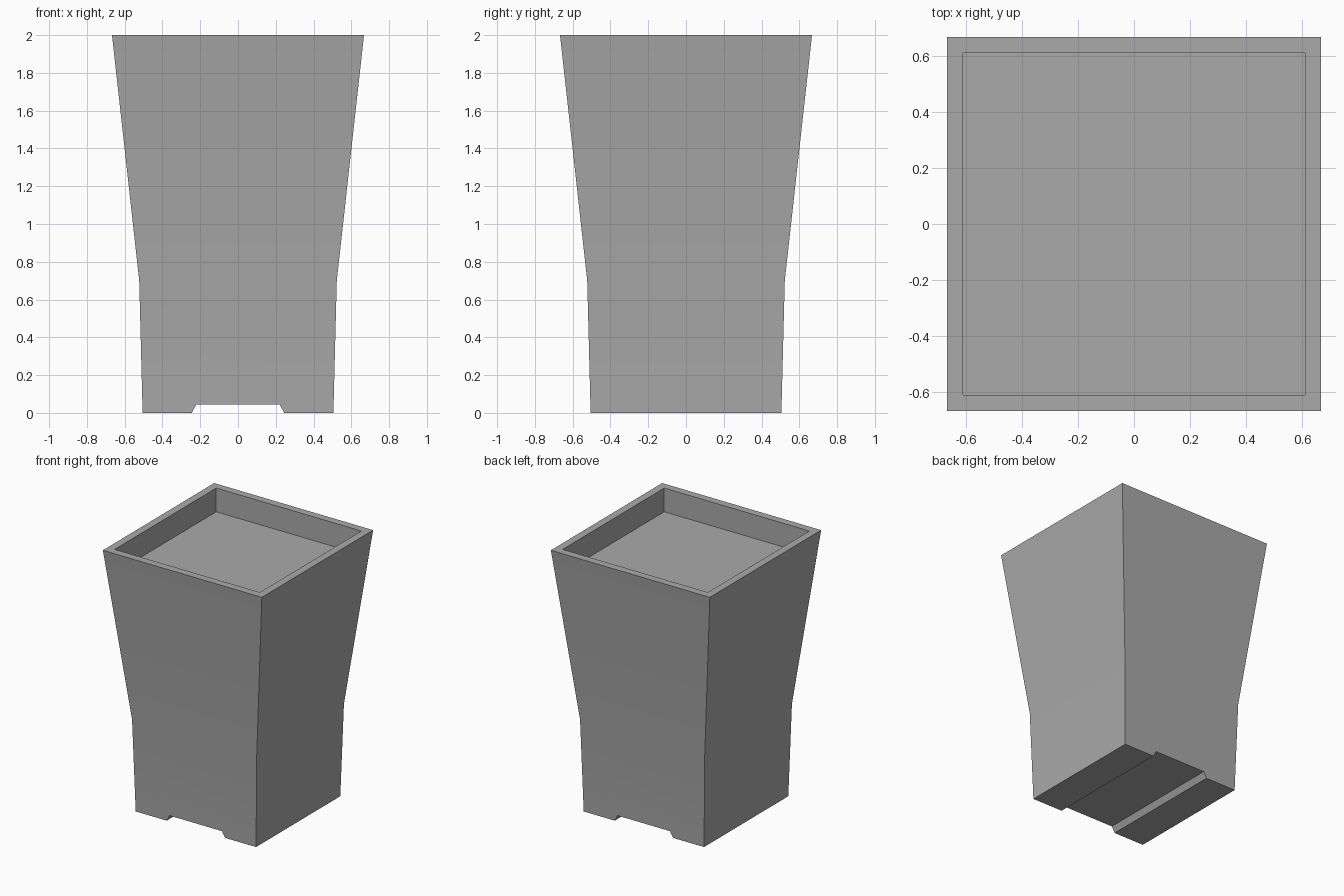
import bpy
import bmesh
import math

cube = bpy.data.objects.get("Cube")
if cube:
    bpy.data.objects.remove(cube, do_unlink=True)

# Single stone grey
grey = bpy.data.materials.new("stone grey")
grey.use_nodes = True
colour = (0.4, 0.4, 0.4, 1)
grey.diffuse_color = colour
grey.node_tree.nodes["Principled BSDF"].inputs["Base Color"].default_value = colour


def make_object(name, bm):
    bmesh.ops.recalc_face_normals(bm, faces=bm.faces)
    mesh = bpy.data.meshes.new(name)
    bm.to_mesh(mesh)
    bm.free()
    mesh.materials.append(grey)
    obj = bpy.data.objects.new(name, mesh)
    bpy.context.collection.objects.link(obj)
    return obj


def loft_squares(name, profile):
    """Stack square rings of (half width, height), closed at both ends."""
    bm = bmesh.new()
    corners = ((-1, -1), (1, -1), (1, 1), (-1, 1))
    rings = [[bm.verts.new((x * r, y * r, z)) for x, y in corners]
             for r, z in profile]
    for low, high in zip(rings, rings[1:]):
        for i in range(4):
            j = (i + 1) % 4
            bm.faces.new((low[i], low[j], high[j], high[i]))
    bm.faces.new(rings[0][::-1])
    bm.faces.new(rings[-1])
    return make_object(name, bm)


# Flared planter body: outer walls, rim, then down to the sunken floor
planter = loft_squares("planter_body", [
    (0.505, 0), (0.523, 0.7), (0.667, 2.0), (0.609, 2.0), (0.609, 1.82)])

# Trapezoid channel running front to back under the base
bm = bmesh.new()
section = ((-0.27, -0.045), (0.27, -0.045), (0.22, 0.045), (-0.22, 0.045))
face = bm.faces.new([bm.verts.new((x, -1, z)) for x, z in section])
sweep = bmesh.ops.extrude_face_region(bm, geom=[face])
bmesh.ops.translate(bm, vec=(0, 2, 0), verts=[
    v for v in sweep["geom"] if isinstance(v, bmesh.types.BMVert)])
channel = make_object("channel_cutter", bm)
channel.hide_render = True

cut = planter.modifiers.new("base channel", "BOOLEAN")
cut.operation = "DIFFERENCE"
cut.solver = "EXACT"
cut.object = channel

# Apply the cut, drop the cutter and soften only the shallow bend
bpy.ops.object.select_all(action="DESELECT")
planter.select_set(True)
bpy.context.view_layer.objects.active = planter
bpy.ops.object.modifier_apply(modifier=cut.name)
bpy.data.objects.remove(channel, do_unlink=True)
bpy.ops.object.shade_smooth_by_angle(angle=math.radians(30))
